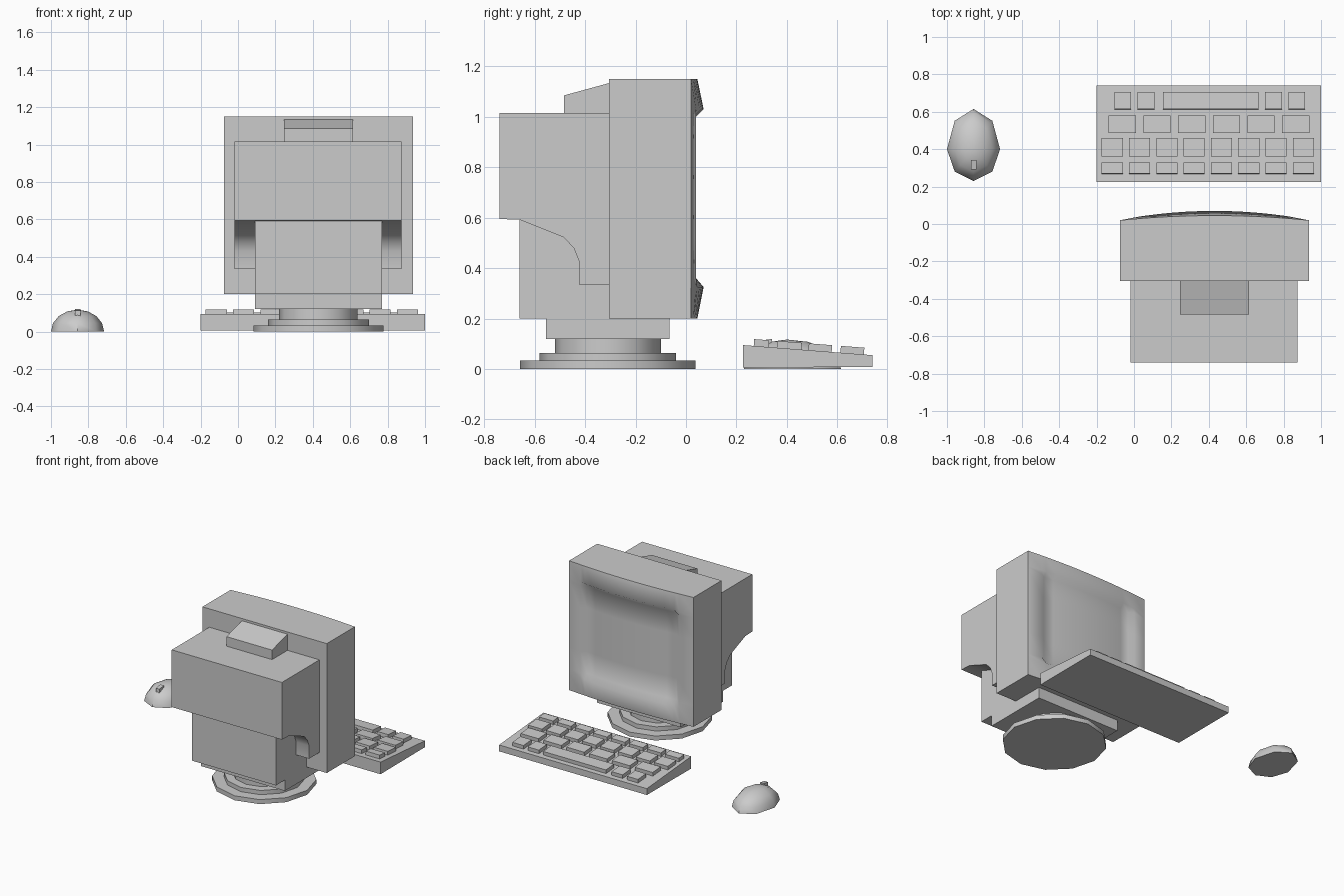
import bpy, bmesh
from math import radians
from mathutils import Matrix, Vector

cube = bpy.data.objects.get("Cube")
if cube:
    bpy.data.objects.remove(cube, do_unlink=True)

grey = bpy.data.materials.new("plain grey")
grey.use_nodes = True
grey.diffuse_color = (0.6, 0.6, 0.6, 1)
grey.node_tree.nodes["Principled BSDF"].inputs["Base Color"].default_value = (0.6, 0.6, 0.6, 1)

CX = 0.43  # centre line of the monitor


def finish(name, bm, smooth=None):
    bmesh.ops.recalc_face_normals(bm, faces=bm.faces)
    me = bpy.data.meshes.new(name)
    bm.to_mesh(me)
    bm.free()
    me.materials.append(grey)
    if smooth:
        for p in me.polygons:
            p.use_smooth = True
        me.set_sharp_from_angle(angle=radians(smooth))
    ob = bpy.data.objects.new(name, me)
    bpy.context.collection.objects.link(ob)
    return ob


def extruded(name, x0, x1, profile, smooth=None):
    """Side profile of (y, z) points pulled along x."""
    bm = bmesh.new()
    face = bm.faces.new([bm.verts.new((x0, y, z)) for y, z in profile])
    ext = bmesh.ops.extrude_face_region(bm, geom=[face])["geom"]
    moved = [v for v in ext if isinstance(v, bmesh.types.BMVert)]
    bmesh.ops.translate(bm, verts=moved, vec=(x1 - x0, 0, 0))
    return finish(name, bm, smooth)


def box(name, x0, x1, y0, y1, z0, z1):
    return extruded(name, x0, x1, [(y0, z0), (y1, z0), (y1, z1), (y0, z1)])


def disc(name, radius, z0, z1):
    bm = bmesh.new()
    bmesh.ops.create_cone(bm, cap_ends=True, segments=12, radius1=radius, radius2=radius,
                          depth=z1 - z0,
                          matrix=Matrix.Translation((CX, -0.31, (z0 + z1) / 2)))
    return finish(name, bm, 35)


# Monitor case: arched bezel rising to a ridge, then dipping to a bulging screen
W = 0.505
inner = [0.365 * i / 5 for i in range(-5, 6)]
xs = [-W, -0.4] + inner + [0.4, W]
zs = [0.2, 0.325, 0.36, 0.52, 0.68, 0.84, 1.0, 1.03, 1.15]
rings = [(0.02, 0.025, W), (0.04, 0.03, 0.4), (0.015, 0.025, 0.365)]
bm = bmesh.new()
grid = []
for j, z in enumerate(zs):
    row = []
    for i, x in enumerate(xs):
        ring = min(i, j, len(xs) - 1 - i, len(zs) - 1 - j, 2)
        base, bulge, half = rings[ring]
        row.append(bm.verts.new((CX + x, base + bulge * (1 - (x / half) ** 2), z)))
    grid.append(row)
for low, high in zip(grid, grid[1:]):
    for i in range(len(xs) - 1):
        bm.faces.new((low[i], low[i + 1], high[i + 1], high[i]))
rim = [e for e in bm.edges if e.is_boundary]
ext = bmesh.ops.extrude_edge_only(bm, edges=rim)["geom"]
for v in ext:
    if isinstance(v, bmesh.types.BMVert):
        v.co.y = -0.305
bmesh.ops.holes_fill(bm, edges=[e for e in bm.edges if e.is_boundary], sides=0)
finish("monitor_case", bm, 65)

# Rear housing with curved undercut, lower body, top block and neck
extruded("rear_housing", -0.02, 0.875,
         [(-0.3, 1.015), (-0.74, 1.015), (-0.74, 0.595), (-0.66, 0.592), (-0.485, 0.522),
          (-0.445, 0.48), (-0.425, 0.43), (-0.425, 0.335), (-0.3, 0.335)], 40)
box("lower_body", 0.09, 0.77, -0.66, -0.3, 0.2, 0.6)
extruded("top_block", 0.245, 0.615,
         [(-0.3, 1.01), (-0.483, 1.01), (-0.483, 1.085), (-0.3, 1.135)])
box("neck", 0.09, 0.77, -0.555, -0.065, 0.12, 0.205)

# Stepped round stand
disc("stand_top", 0.21, 0.06, 0.122)
disc("stand_middle", 0.27, 0.03, 0.064)
disc("stand_base", 0.348, 0.0, 0.033)


# Keyboard with a sloping top
def slope(y):
    return 0.095 - 0.078 * (y - 0.225)


extruded("keyboard_base", -0.2, 1.0,
         [(0.225, 0.006), (0.74, 0.008), (0.74, slope(0.74)), (0.225, slope(0.225))])


def key_row(name, y0, y1, spans):
    for n, (x0, x1) in enumerate(spans):
        extruded(f"{name}_key_{n + 1}", x0, x1,
                 [(y0, slope(y0) - 0.01), (y1, slope(y1) - 0.01),
                  (y1 + 0.002, slope(y1) + 0.027), (y0 + 0.002, slope(y0) + 0.027)])


def even(start, pitch, width, count):
    return [(start + pitch * i, start + pitch * i + width) for i in range(count)]


key_row("space_row", 0.612, 0.705,
        [(-0.105, -0.017), (0.02, 0.11), (0.155, 0.665), (0.7, 0.79), (0.825, 0.915)])
key_row("wide_row", 0.485, 0.577, even(-0.135, 0.1855, 0.145, 6))
key_row("letter_row", 0.36, 0.457, even(-0.173, 0.146, 0.113, 8))
key_row("short_row", 0.268, 0.328, even(-0.173, 0.146, 0.113, 8))

# Mouse: half an egg, longer towards the user
bm = bmesh.new()
bmesh.ops.create_uvsphere(bm, u_segments=8, v_segments=8, radius=1)
bmesh.ops.bisect_plane(bm, geom=bm.verts[:] + bm.edges[:] + bm.faces[:], dist=0.0001,
                       plane_co=(0, 0, 0), plane_no=(0, 0, 1), clear_inner=True)
bmesh.ops.holes_fill(bm, edges=[e for e in bm.edges if e.is_boundary], sides=0)
for v in bm.verts:
    length = 0.215 if v.co.y > 0 else 0.17
    v.co = Vector((-0.858 + 0.142 * v.co.x, 0.4 + length * v.co.y, 0.117 * v.co.z))
finish("mouse_body", bm, 50)
extruded("mouse_button", -0.871, -0.842,
         [(0.29, 0.08), (0.34, 0.08), (0.342, 0.12), (0.292, 0.112)])
